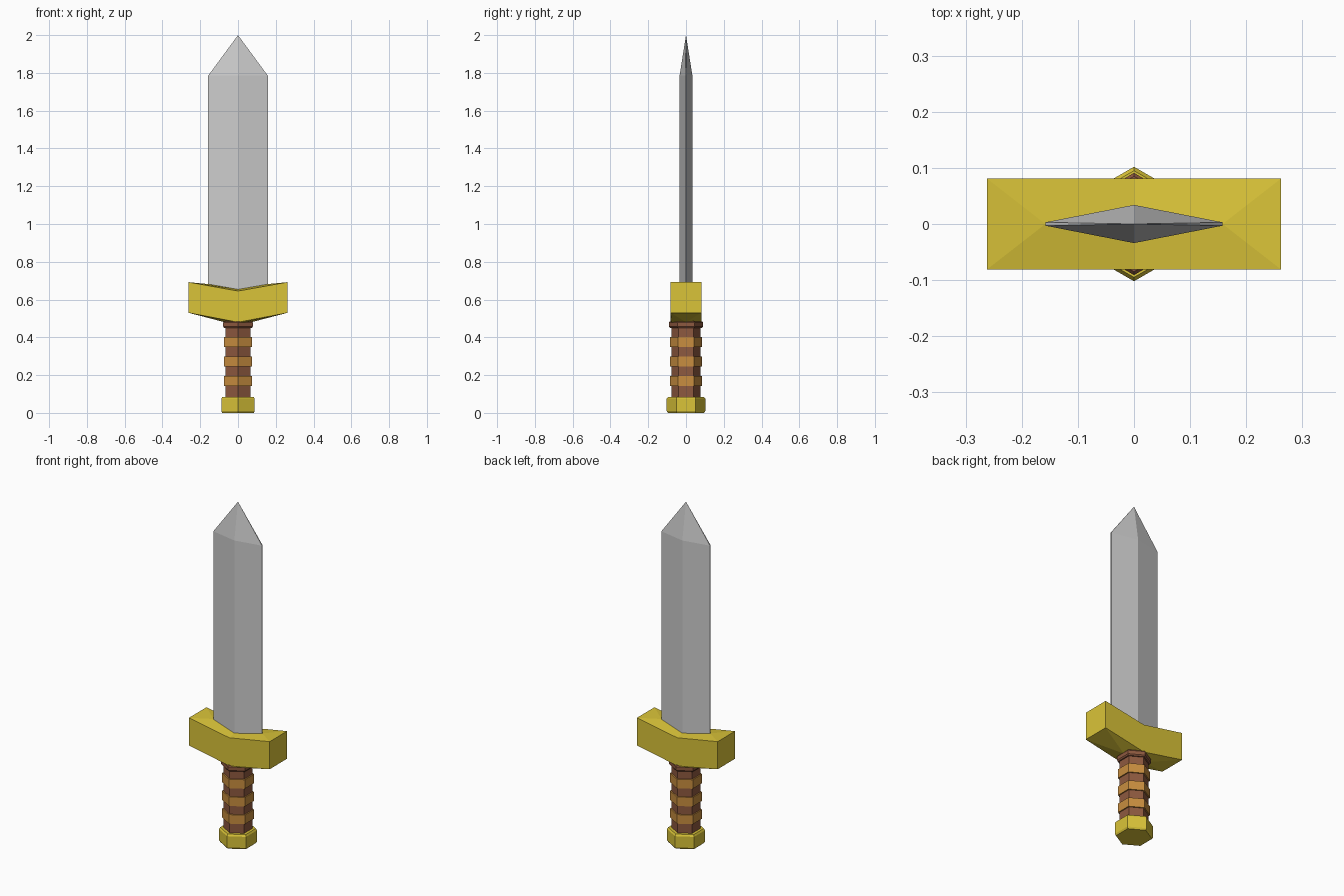
import bpy, math

if "Cube" in bpy.data.objects:
    bpy.data.objects.remove(bpy.data.objects["Cube"])


def material(name, rgb):
    m = bpy.data.materials.new(name)
    m.diffuse_color = (*rgb, 1)
    m.use_nodes = True
    m.node_tree.nodes["Principled BSDF"].inputs["Base Color"].default_value = m.diffuse_color
    return m


gold = material("gold", (0.70, 0.55, 0.04))
brown = material("brown", (0.27, 0.10, 0.05))
tan = material("tan", (0.58, 0.27, 0.05))


def add_mesh(name, verts, faces, mat=None):
    me = bpy.data.meshes.new(name)
    me.from_pydata(verts, [], faces)
    if mat:
        me.materials.append(mat)
    ob = bpy.data.objects.new(name, me)
    bpy.context.collection.objects.link(ob)
    return ob


def side_faces(n, rings):
    return [(r * n + i, r * n + (i + 1) % n, (r + 1) * n + (i + 1) % n, (r + 1) * n + i)
            for r in range(rings - 1) for i in range(n)]


def hex_stack(name, profile, mat):
    """Six-sided solid with corners on the y axis, from (radius, z) pairs."""
    verts = [(r * math.cos(a), r * math.sin(a), z) for r, z in profile
             for a in (math.radians(30 + 60 * i) for i in range(6))]
    top = (len(profile) - 1) * 6
    faces = side_faces(6, len(profile)) + [tuple(range(5, -1, -1)), tuple(range(top, top + 6))]
    return add_mesh(name, verts, faces, mat)


# Blade: flattened diamond section with thin blunt edges and a pointed tip
section = [(0.158, -0.003), (0.158, 0.003), (0, 0.034), (-0.158, 0.003), (-0.158, -0.003), (0, -0.034)]
verts = [(x, y, z) for z in (0.62, 1.785) for x, y in section] + [(0, 0, 2.0)]
faces = side_faces(6, 2) + [(5, 4, 3, 2, 1, 0)] + [(6 + i, 6 + (i + 1) % 6, 12) for i in range(6)]
add_mesh("blade", verts, faces)

# Cross guard: bent bar whose top and bottom slope in to the blade and grip
outer = [(-0.262, -1), (0, -1), (0.262, -1), (0.262, 1), (0, 1), (-0.262, 1)]
verts = []
for z_mid, z_end in ((0.48, 0.53), (0.645, 0.692)):
    verts += [(x, 0.081 * s, z_end if x else z_mid) for x, s in outer]
verts += [(-0.07, 0, 0.48), (0, -0.075, 0.472), (0.07, 0, 0.48), (0, 0.075, 0.472)]
verts += [(-0.158, 0, 0.682), (0, -0.033, 0.654), (0.158, 0, 0.682), (0, 0.033, 0.654)]
faces = side_faces(6, 2)
for o, c, flip in ((0, 12, True), (6, 16, False)):
    cap = [(o, o + 1, c + 1, c), (o + 1, o + 2, c + 2, c + 1), (o + 2, o + 3, c + 2),
           (o + 3, o + 4, c + 3, c + 2), (o + 4, o + 5, c, c + 3), (o + 5, o, c),
           (c, c + 1, c + 2, c + 3)]
    faces += [f[::-1] if flip else f for f in cap]
add_mesh("cross_guard", verts, faces, gold)

# Grip, collar and pommel
hex_stack("grip", [(0.077, 0.07), (0.077, 0.49)], brown)
hex_stack("collar", [(0.085, 0.45), (0.091, 0.457), (0.091, 0.478), (0.085, 0.485)], brown)
hex_stack("pommel", [(0.096, 0), (0.102, 0.01), (0.102, 0.075), (0.095, 0.085)], gold)

# Grip wraps
for i in range(3):
    z = 0.142 + 0.104 * i
    hex_stack(f"grip_wrap_{i + 1}", [(0.085, z), (0.085, z + 0.053)], tan)
